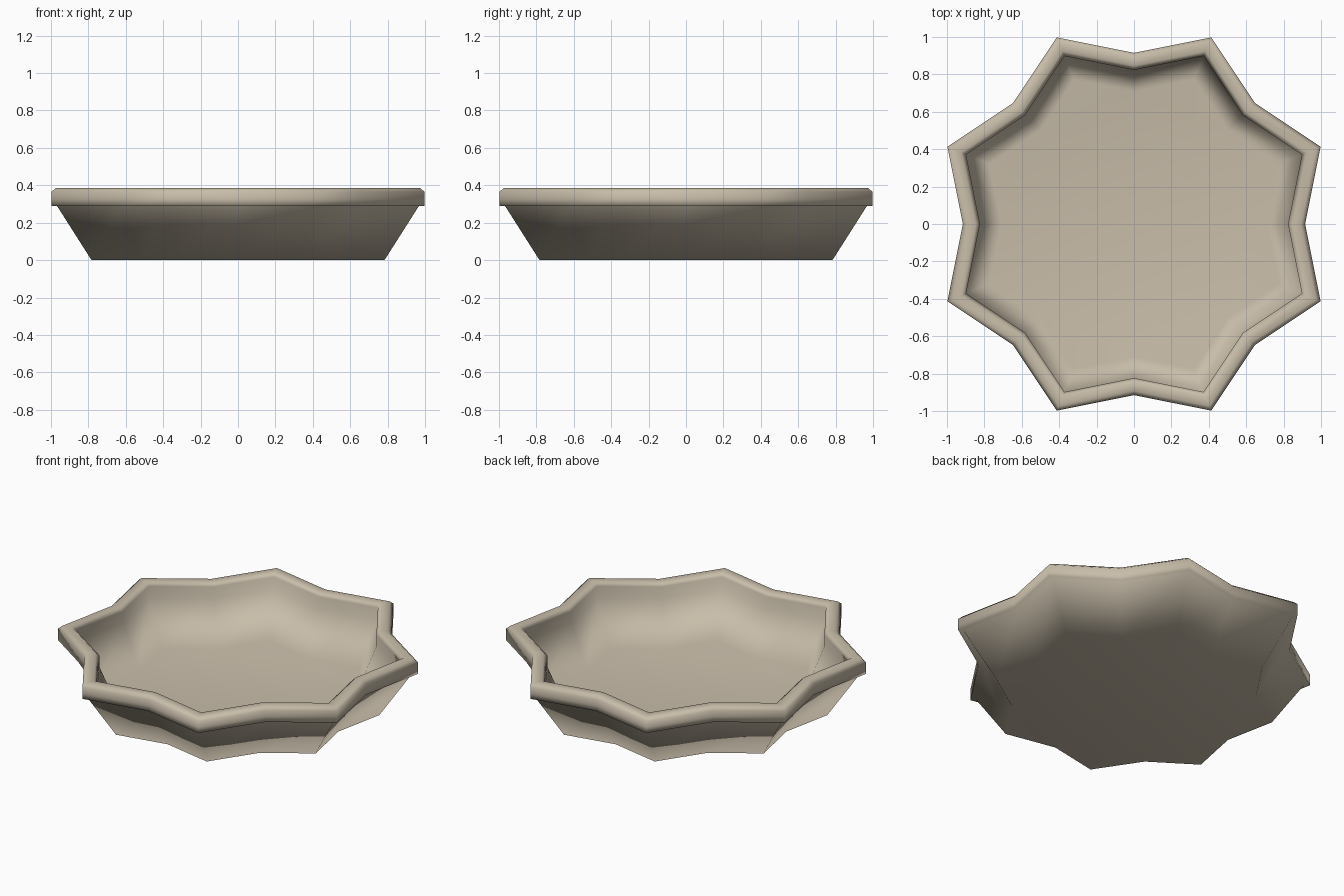
import bpy, bmesh, math

if "Cube" in bpy.data.objects:
    bpy.data.objects.remove(bpy.data.objects["Cube"])

TIP, VALLEY, SIDES = 1.08, 0.915, 16

# cross-section (outline scale, height): base, outer wall, rolled rim, inner wall, floor
PROFILE = [(0.785, 0.0), (0.97, 0.29), (1.0, 0.29), (1.0, 0.325), (1.0, 0.365), (0.975, 0.386),
           (0.925, 0.386), (0.90, 0.365), (0.90, 0.29), (0.775, 0.015)]


def star_ring(bm, scale, z):
    verts = []
    for i in range(SIDES):
        a = math.radians(22.5 * i)
        r = (TIP if i % 2 else VALLEY) * scale
        verts.append(bm.verts.new((r * math.cos(a), r * math.sin(a), z)))
    return verts


# star-shaped dish
bm = bmesh.new()
rings = [star_ring(bm, s, z) for s, z in PROFILE]
for lo, hi in zip(rings, rings[1:]):
    for i in range(SIDES):
        j = (i + 1) % SIDES
        bm.faces.new((lo[i], lo[j], hi[j], hi[i]))
# closed underside and floor
bm.faces.new(list(reversed(rings[0])))
bm.faces.new(rings[-1])
bmesh.ops.recalc_face_normals(bm, faces=bm.faces[:])
for f in bm.faces:
    f.smooth = True
mesh = bpy.data.meshes.new("star_dish")
bm.to_mesh(mesh)
bm.free()

clay = bpy.data.materials.new("beige_ceramic")
clay.diffuse_color = (0.58, 0.51, 0.40, 1)
clay.use_nodes = True
clay.node_tree.nodes["Principled BSDF"].inputs["Base Color"].default_value = clay.diffuse_color
mesh.materials.append(clay)
dish = bpy.data.objects.new("star_dish", mesh)
bpy.context.collection.objects.link(dish)

# soft shading with the flat floor and base kept even
weighted = dish.modifiers.new("even_shading", 'WEIGHTED_NORMAL')
weighted.mode = 'FACE_AREA'
